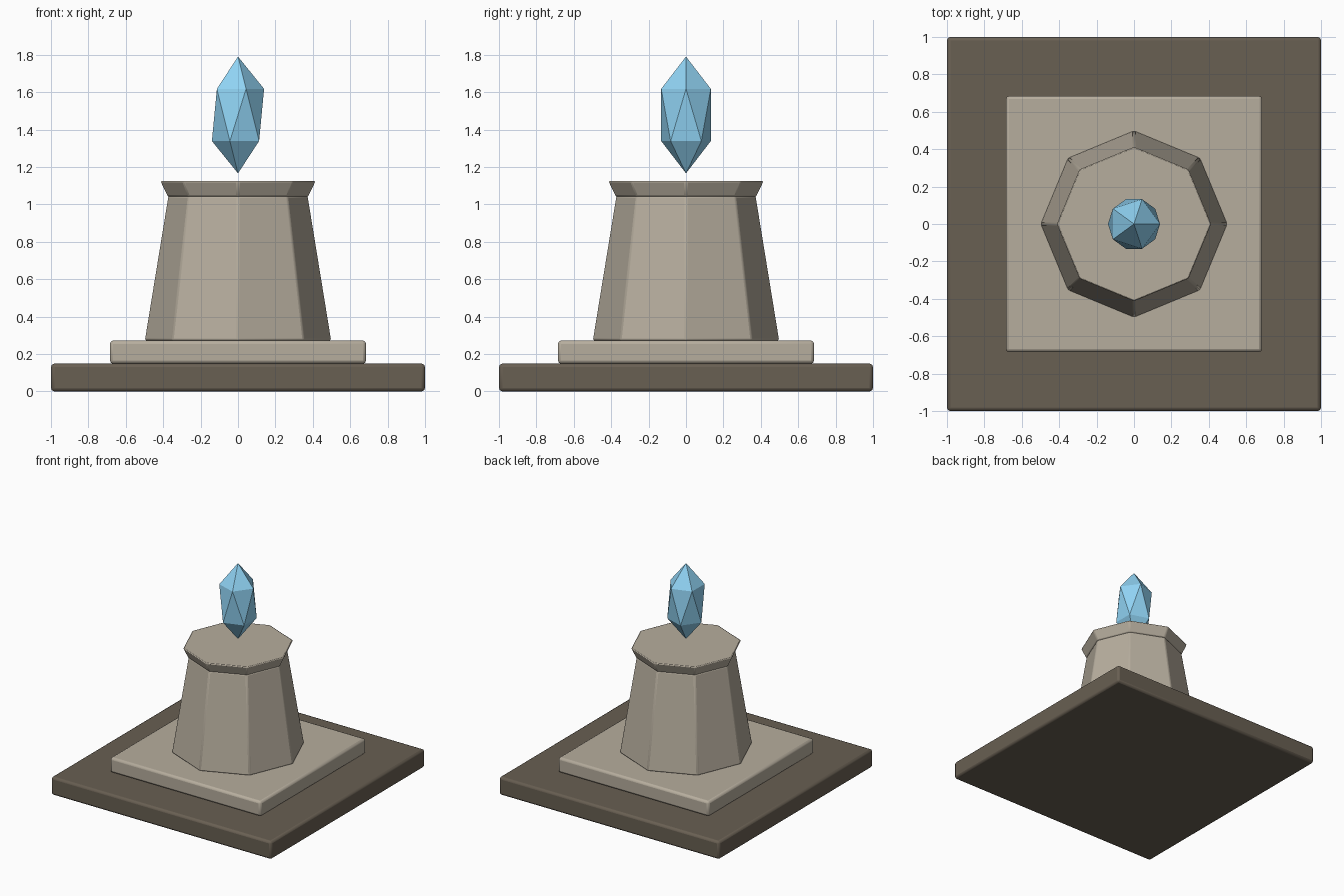
import bpy
import math

if "Cube" in bpy.data.objects:
    bpy.data.objects.remove(bpy.data.objects["Cube"])


def material(name, rgb):
    m = bpy.data.materials.new(name)
    m.diffuse_color = (*rgb, 1)
    m.use_nodes = True
    m.node_tree.nodes["Principled BSDF"].inputs["Base Color"].default_value = m.diffuse_color
    return m


dark_stone = material("dark_stone", (0.14, 0.115, 0.085))
pale_stone = material("pale_stone", (0.47, 0.42, 0.34))
blue = material("blue_crystal", (0.28, 0.65, 0.9))


def finish(name, mat, bevel):
    ob = bpy.context.object
    ob.name = name
    ob.data.materials.append(mat)
    bpy.ops.object.transform_apply(location=False, rotation=True, scale=True)
    if bevel:
        bpy.ops.object.shade_smooth_by_angle(angle=math.radians(30))
        mod = ob.modifiers.new("bevel", 'BEVEL')
        mod.width = bevel
        mod.segments = 2
        mod.limit_method = 'ANGLE'
        mod.angle_limit = math.radians(25)


def slab(name, width, z0, z1, mat):
    bpy.ops.mesh.primitive_cube_add(size=1, location=(0, 0, (z0 + z1) / 2))
    bpy.context.object.scale = (width, width, z1 - z0)
    finish(name, mat, 0.018)


def octagon(name, r0, r1, z0, z1, bevel):
    bpy.ops.mesh.primitive_cone_add(vertices=8, radius1=r0, radius2=r1,
                                    depth=z1 - z0, location=(0, 0, (z0 + z1) / 2))
    finish(name, pale_stone, bevel)


# Stepped square base
slab("base_slab", 2.0, 0.0, 0.148, dark_stone)
slab("plinth", 1.37, 0.148, 0.272, pale_stone)

# Tapered eight-sided column and flared cap
octagon("column", 0.5, 0.374, 0.272, 1.045, 0.01)
octagon("cap", 0.376, 0.417, 1.04, 1.125, 0.01)

# Floating crystal: stretched icosahedron
bpy.ops.mesh.primitive_ico_sphere_add(subdivisions=1, radius=0.156,
                                      location=(0, 0, 1.478))
bpy.context.object.scale = (1, 1, 2)
finish("crystal", blue, 0)
